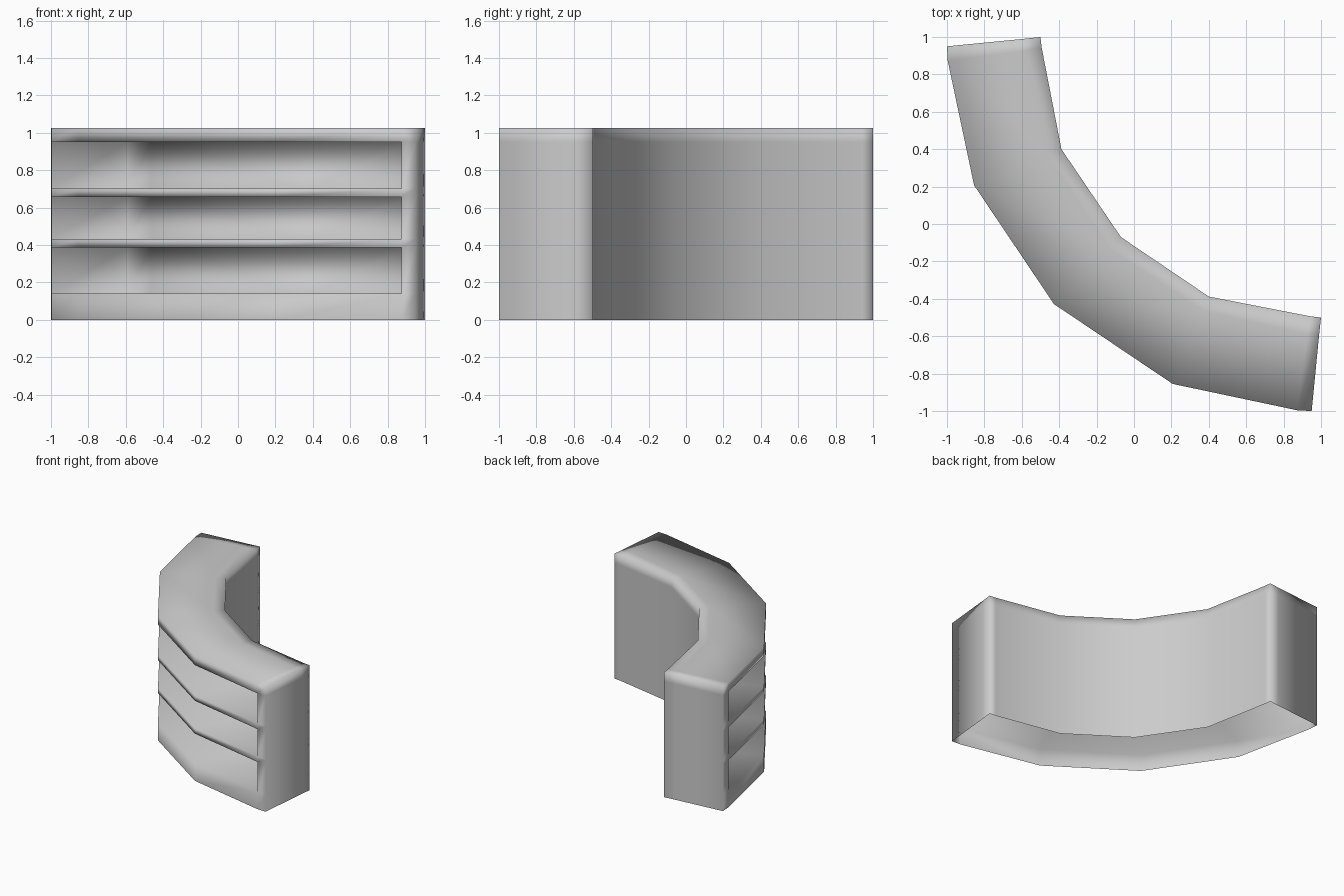
import bpy, bmesh
from mathutils import Vector

if "Cube" in bpy.data.objects:
    bpy.data.objects.remove(bpy.data.objects["Cube"])

# Plan outlines of the curved shelf, from end panel to middle; mirrored about the x = y diagonal
outer = [(-1, .95), (-.996, .873), (-.855, .207), (-.428, -.428)]
back = [(-.59, .99), (-.59, .925), (-.465, .37), (-.13, -.13)]   # back panel of the openings
inner = [(-.5, 1), (-.494, .945), (-.388, .4), (-.07, -.07)]

def full(half):
    return [Vector(p) for p in half + [(y, x) for x, y in half[-2::-1]]]

rows = [full(outer), full(back), full(inner)]
levels = [0, .14, .388, .433, .658, .703, .951, 1.027]   # shelf boards and openings
nS, nD, nZ = len(rows[0]) - 1, len(rows) - 1, len(levels) - 1

def solid(s, d, z):
    if not (0 <= s < nS and 0 <= d < nD and 0 <= z < nZ):
        return False
    return not (d == 0 and 0 < s < nS - 1 and z in (1, 3, 5))

bm = bmesh.new()
verts = {}

def vert(k):
    if k not in verts:
        s, d, z = k
        p = rows[d][s]
        verts[k] = bm.verts.new((p.x, p.y, levels[z]))
    return verts[k]

# Skin the boundary between solid cells and air
for s in range(nS):
    for d in range(nD):
        for z in range(nZ):
            if not solid(s, d, z):
                continue
            for ax in range(3):
                for side in (0, 1):
                    n = [s, d, z]
                    n[ax] += 2 * side - 1
                    if solid(*n):
                        continue
                    a, b = [i for i in range(3) if i != ax]
                    quad = []
                    for u, v in ((0, 0), (1, 0), (1, 1), (0, 1)):
                        k = [s, d, z]
                        k[ax] += side
                        k[a] += u
                        k[b] += v
                        quad.append(vert(tuple(k)))
                    bm.faces.new(quad)
bmesh.ops.recalc_face_normals(bm, faces=bm.faces)

# The underside is open
under = [f for f in bm.faces if all(v.co.z < .001 for v in f.verts)]
bmesh.ops.delete(bm, geom=under, context='FACES')
for f in bm.faces:
    f.smooth = True

mesh = bpy.data.meshes.new("curved_shelf")
bm.to_mesh(mesh)
bm.free()
shelf = bpy.data.objects.new("curved_shelf", mesh)
bpy.context.collection.objects.link(shelf)
